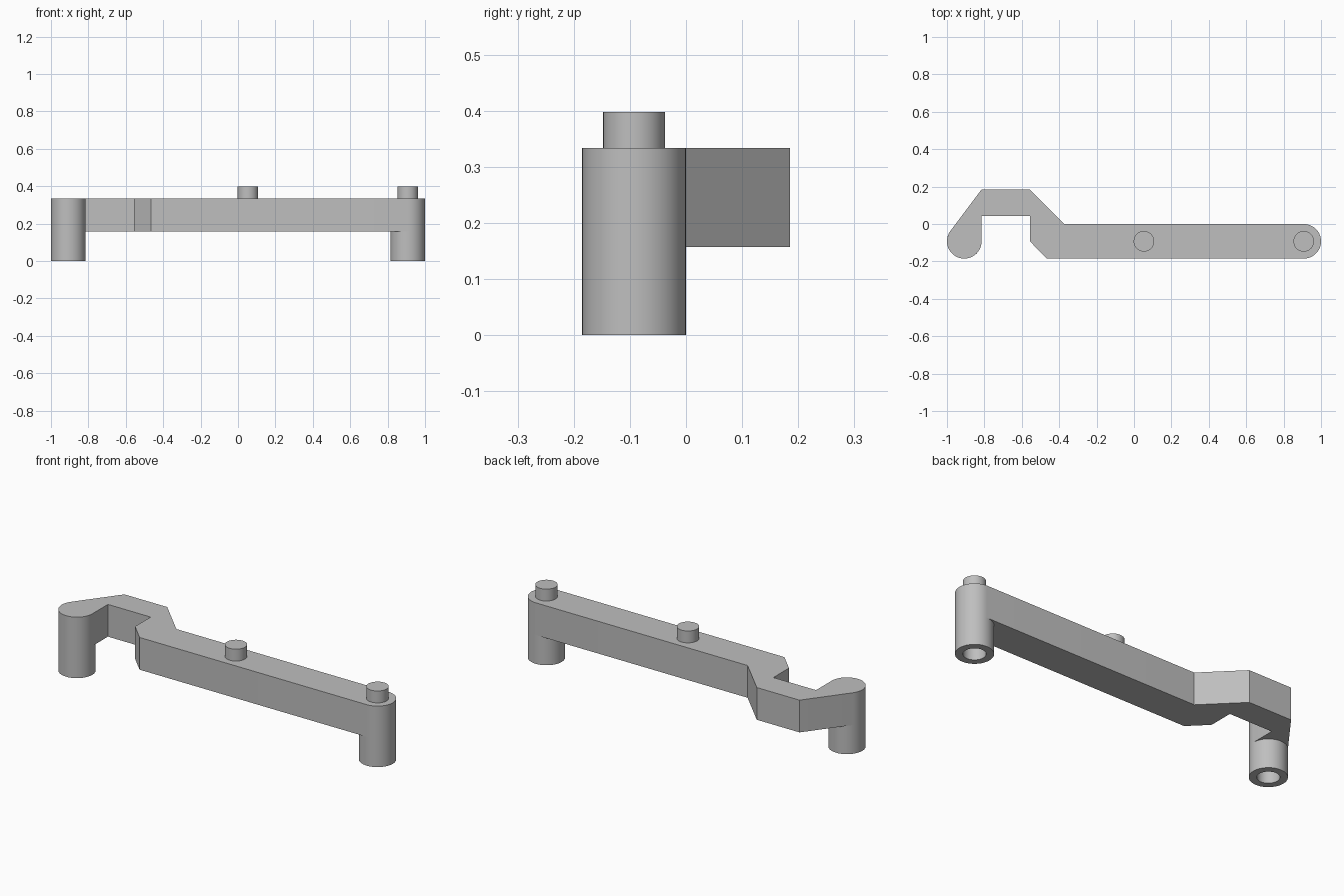
import bpy, bmesh
from math import sin, cos, radians

if "Cube" in bpy.data.objects:
    bpy.data.objects.remove(bpy.data.objects["Cube"])

R, HOLE_R, PEG_R = 0.0925, 0.055, 0.055
POST_X, POST_Y = 0.9075, -0.0925
BAR_Z, TOP_Z, PEG_Z = 0.157, 0.333, 0.398
SEGMENTS = 48

grey = bpy.data.materials.new("light grey plastic")
grey.use_nodes = True
COLOUR = (0.52, 0.52, 0.52, 1)
grey.diffuse_color = COLOUR
grey.node_tree.nodes["Principled BSDF"].inputs["Base Color"].default_value = COLOUR


def finish(bm, name):
    bmesh.ops.recalc_face_normals(bm, faces=bm.faces)
    mesh = bpy.data.meshes.new(name)
    bm.to_mesh(mesh)
    bm.free()
    mesh.materials.append(grey)
    obj = bpy.data.objects.new(name, mesh)
    bpy.context.collection.objects.link(obj)
    bpy.ops.object.select_all(action='DESELECT')
    obj.select_set(True)
    bpy.context.view_layer.objects.active = obj
    bpy.ops.object.shade_smooth_by_angle(angle=radians(30))
    return obj


def arc(cx, start, end, steps):
    angles = [radians(start + (end - start) * i / steps) for i in range(steps + 1)]
    return [(cx + R * cos(a), POST_Y + R * sin(a)) for a in angles]


def lathe(name, x, profile):
    """Stack rings of (radius, height) and cap both ends."""
    bm = bmesh.new()
    rings = []
    for r, z in profile:
        rings.append([bm.verts.new((x + r * cos(radians(360 * i / SEGMENTS)),
                                    POST_Y + r * sin(radians(360 * i / SEGMENTS)), z))
                      for i in range(SEGMENTS)])
    for low, high in zip(rings, rings[1:]):
        for i in range(SEGMENTS):
            j = (i + 1) % SEGMENTS
            bm.faces.new((low[i], low[j], high[j], high[i]))
    bm.faces.new(rings[0])
    bm.faces.new(rings[-1])
    return finish(bm, name)


# Cranked bar with rounded ends, extruded from its plan outline
outline = arc(-POST_X, 143.4, 360, 29)
outline += [(-0.815, 0.042), (-0.557, 0.042), (-0.557, -0.0925), (-0.465, -0.185)]
outline += arc(POST_X, -90, 90, 24)
outline += [(-0.372, 0), (-0.557, 0.185), (-0.815, 0.185)]
bm = bmesh.new()
base = bm.faces.new([bm.verts.new((x, y, BAR_Z)) for x, y in outline])
new = bmesh.ops.extrude_face_region(bm, geom=[base], use_keep_orig=True)["geom"]
bmesh.ops.translate(bm, vec=(0, 0, TOP_Z - BAR_Z),
                    verts=[v for v in new if isinstance(v, bmesh.types.BMVert)])
finish(bm, "cranked_bar")

# Support posts with a blind socket in the underside
for name, x in (("right_post", -POST_X), ("left_post", POST_X)):
    lathe(name, x, [(HOLE_R, 0.09), (HOLE_R, 0), (R, 0), (R, BAR_Z)])

# Locating pegs on top of the bar
for name, x in (("middle_peg", 0.053), ("end_peg", POST_X)):
    lathe(name, x, [(PEG_R, TOP_Z), (PEG_R, PEG_Z)])
